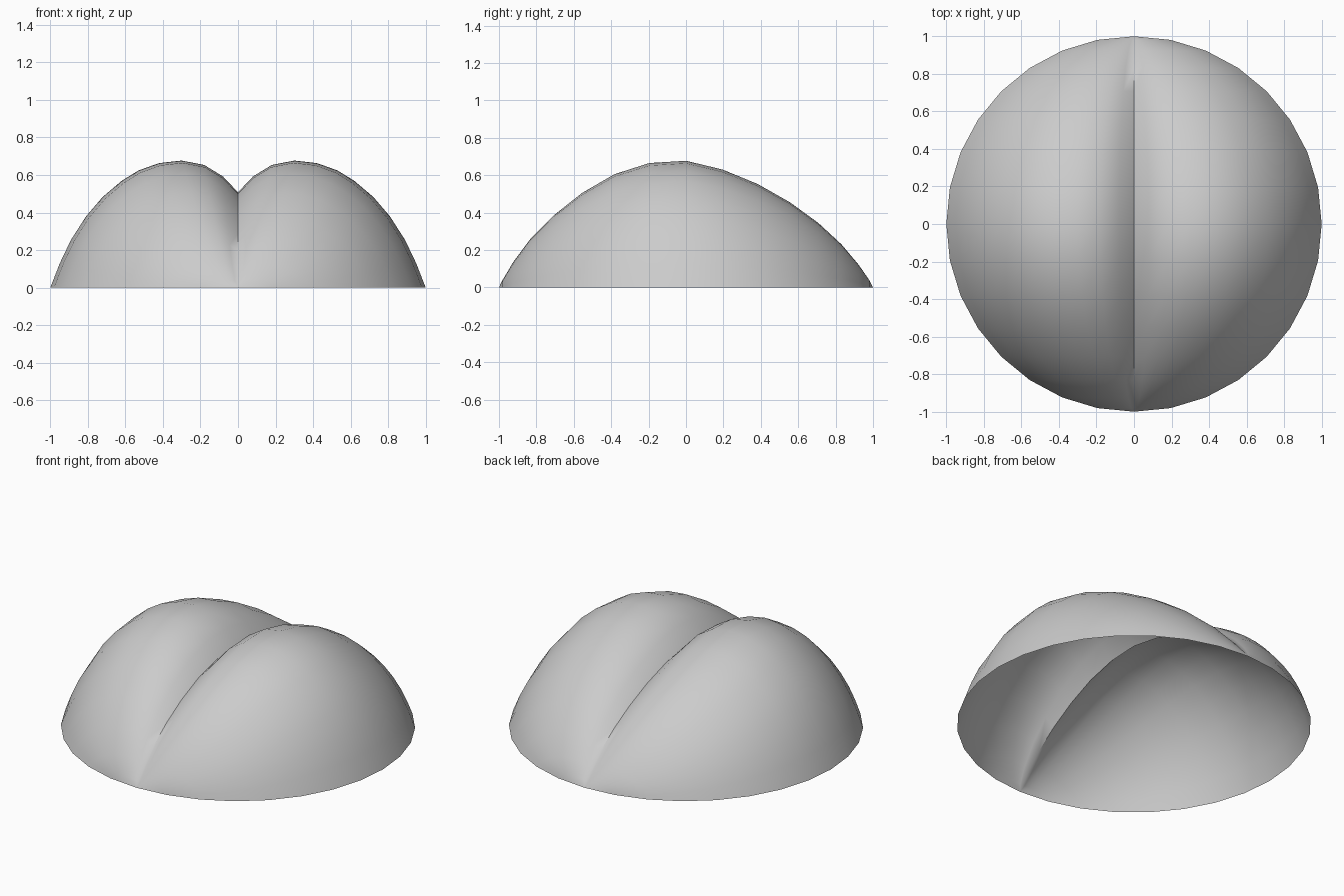
import bpy, bmesh, math

cube = bpy.data.objects.get("Cube")
if cube:
    bpy.data.objects.remove(cube, do_unlink=True)

# Single plain grey material
grey = bpy.data.materials.new("light_grey")
grey.use_nodes = True
grey.diffuse_color = (0.6, 0.6, 0.6, 1)
grey.node_tree.nodes["Principled BSDF"].inputs["Base Color"].default_value = (0.6, 0.6, 0.6, 1)

# Ridge height from front to back, at equal angle steps round the rim
RIDGE = [0.04, 0.135, 0.26, 0.385, 0.505, 0.605, 0.665, 0.677,
         0.63, 0.553, 0.455, 0.345, 0.23, 0.12, 0.038]
# Half cross-section of a lobe: (share of half width, share of ridge height)
LOBE = [(0, 0.75), (0.08, 0.875), (0.18, 0.965), (0.30, 1.0), (0.42, 0.98),
        (0.53, 0.922), (0.62, 0.84), (0.72, 0.715), (0.81, 0.56),
        (0.89, 0.375), (0.95, 0.19), (1.0, 0.0)]
SECTION = [(-u, h) for u, h in reversed(LOBE[1:])] + LOBE

# Open two-lobed shell, lofted from the front point to the back point
bm = bmesh.new()
rows = []
for i, ridge in enumerate(RIDGE, 1):
    t = math.pi * i / (len(RIDGE) + 1)
    rows.append([bm.verts.new((u * math.sin(t), -math.cos(t), h * ridge))
                 for u, h in SECTION])
front_tip = bm.verts.new((0, -1, 0))
back_tip = bm.verts.new((0, 1, 0))
for j in range(len(SECTION) - 1):
    bm.faces.new((front_tip, rows[0][j + 1], rows[0][j]))
    bm.faces.new((back_tip, rows[-1][j], rows[-1][j + 1]))
    for a, b in zip(rows, rows[1:]):
        bm.faces.new((a[j], a[j + 1], b[j + 1], b[j]))

mesh = bpy.data.meshes.new("two_lobed_dome")
bm.to_mesh(mesh)
bm.free()
mesh.materials.append(grey)
dome = bpy.data.objects.new("two_lobed_dome", mesh)
bpy.context.collection.objects.link(dome)

# Smooth lobes, sharp central crease
bpy.ops.object.select_all(action="DESELECT")
dome.select_set(True)
bpy.context.view_layer.objects.active = dome
bpy.ops.object.shade_smooth_by_angle(angle=math.radians(50))
